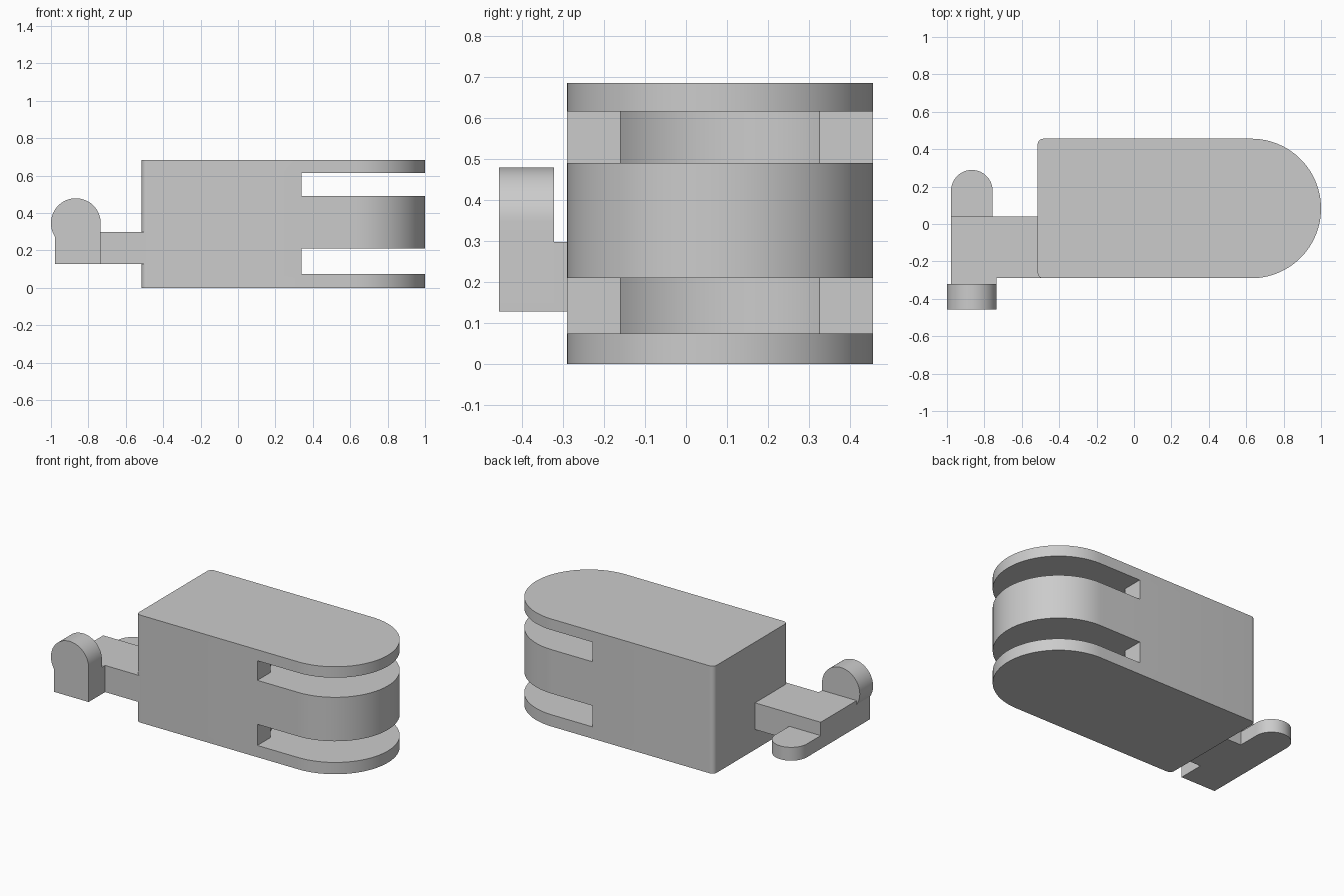
import bpy
import bmesh
from math import sin, cos, radians
from mathutils import Matrix

cube = bpy.data.objects.get("Cube")
if cube:
    bpy.data.objects.remove(cube, do_unlink=True)

grey = bpy.data.materials.new("plain_grey")
grey.use_nodes = True
grey.diffuse_color = (0.6, 0.6, 0.6, 1)
grey.node_tree.nodes["Principled BSDF"].inputs["Base Color"].default_value = (0.6, 0.6, 0.6, 1)


def arc(cx, cy, r, start, end, steps):
    angles = [radians(start + (end - start) * i / steps) for i in range(steps + 1)]
    return [(cx + r * cos(a), cy + r * sin(a)) for a in angles]


def prism(name, outline, low, high, upright=False):
    """Extrude an outline along z, or along -y when upright."""
    bm = bmesh.new()
    face = bm.faces.new([bm.verts.new((x, y, low)) for x, y in outline])
    top = bmesh.ops.extrude_face_region(bm, geom=[face])["geom"]
    verts = [v for v in top if isinstance(v, bmesh.types.BMVert)]
    bmesh.ops.translate(bm, verts=verts, vec=(0, 0, high - low))
    if upright:
        bm.transform(Matrix.Rotation(radians(90), 4, "X"))
    bmesh.ops.recalc_face_normals(bm, faces=bm.faces)
    mesh = bpy.data.meshes.new(name)
    bm.to_mesh(mesh)
    bm.free()
    mesh.materials.append(grey)
    obj = bpy.data.objects.new(name, mesh)
    bpy.context.collection.objects.link(obj)
    return obj


def activate(obj):
    bpy.ops.object.select_all(action="DESELECT")
    obj.select_set(True)
    bpy.context.view_layer.objects.active = obj


# Main body: rounded nose on +x, small fillets on the square end
hub = (0.627, 0.083)
nose = 0.373
front, back, end, fillet = hub[1] - nose, hub[1] + nose, -0.515, 0.03
body = prism("body",
             arc(*hub, nose, -90, 90, 64)
             + arc(end + fillet, back - fillet, fillet, 90, 180, 8)
             + arc(end + fillet, front + fillet, fillet, 180, 270, 8),
             0, 0.685)

# Two hinge slots with a concave clearance pocket
slot_outline = [(0.34, -0.6), (1.2, -0.6), (1.2, 0.7), (0.34, 0.7)]
slot_outline += arc(*hub, 0.376, 139.8, 220.2, 32)
for low, high in ((0.075, 0.21), (0.49, 0.615)):
    cutter = prism("slot_cutter", slot_outline, low, high)
    cutter.hide_render = True
    activate(body)
    cut = body.modifiers.new("slot", "BOOLEAN")
    cut.operation = "DIFFERENCE"
    cut.solver = "EXACT"
    cut.object = cutter
    bpy.ops.object.modifier_apply(modifier=cut.name)
    bpy.data.objects.remove(cutter, do_unlink=True)

# Latch arm reaching out of the square end
left, base = -0.978, 0.128
arm = prism("latch_arm",
            [(left, -0.322), (-0.734, -0.322), (-0.734, front), (-0.488, front),
             (-0.488, 0.04), (left, 0.04)],
            base, 0.298)

# Thin rounded tongue at the back of the arm
tongue = prism("latch_tongue",
               [(left, 0.04), (-0.756, 0.04)] + arc(-0.867, 0.178, 0.111, 0, 180, 32),
               base, 0.213)

# Round-headed knob at the front of the arm
knob = prism("latch_knob",
             [(left, base), (-0.734, base)] + arc(-0.867, 0.346, 0.133, 0, 213, 48),
             0.322, 0.456, upright=True)

for part in (body, arm, tongue, knob):
    activate(part)
    bpy.ops.object.shade_smooth_by_angle(angle=radians(30))
